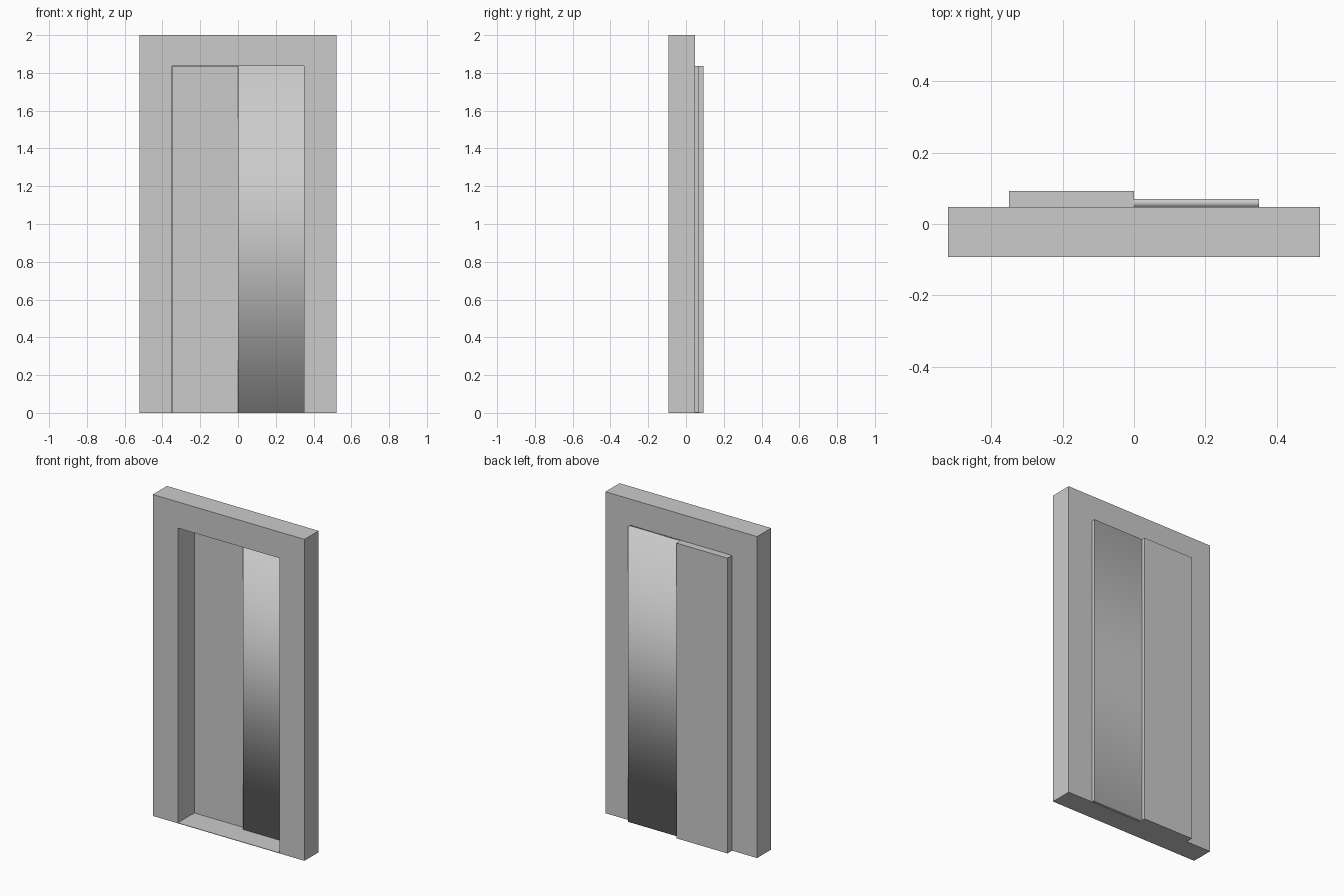
import bpy, bmesh

if "Cube" in bpy.data.objects:
    bpy.data.objects.remove(bpy.data.objects["Cube"])

W, OPEN_W, H, OPEN_H = 0.522, 0.35, 2.0, 1.837   # half widths and heights
FRONT, BACK = -0.092, 0.047                      # frame depth
MID, REAR = 0.07, 0.092                          # back of near panel, back of far panel


def finish(name, bm):
    bmesh.ops.recalc_face_normals(bm, faces=bm.faces)
    mesh = bpy.data.meshes.new(name)
    bm.to_mesh(mesh)
    bm.free()
    obj = bpy.data.objects.new(name, mesh)
    bpy.context.collection.objects.link(obj)
    return obj


def box(name, x, y, z):
    bm = bmesh.new()
    bmesh.ops.create_cube(bm, size=1)
    for v in bm.verts:
        v.co = [lo + (c + 0.5) * (hi - lo) for c, (lo, hi) in zip(v.co, (x, y, z))]
    return finish(name, bm)


# Door surround: U-shaped profile extruded through its depth
profile = [(-W, 0), (-W, H), (W, H), (W, 0),
           (OPEN_W, 0), (OPEN_W, OPEN_H), (-OPEN_W, OPEN_H), (-OPEN_W, 0)]
bm = bmesh.new()
face = bm.faces.new([bm.verts.new((x, FRONT, z)) for x, z in profile])
out = bmesh.ops.extrude_face_region(bm, geom=[face])
bmesh.ops.translate(bm, vec=(0, BACK - FRONT, 0),
                    verts=[g for g in out["geom"] if isinstance(g, bmesh.types.BMVert)])
finish("door_surround", bm)

# Threshold
box("threshold", (-OPEN_W, OPEN_W), (FRONT, BACK), (0, 0.003))

# Near sliding panel, softly shaded over its top and bottom edges
near = box("near_panel", (0, OPEN_W), (BACK + 0.001, MID), (0.001, OPEN_H))
near.data.polygons.foreach_set("use_smooth", [True] * len(near.data.polygons))
bm = bmesh.new()
bm.from_mesh(near.data)
for e in bm.edges:
    if any(abs(f.normal.x) > 0.9 for f in e.link_faces):
        e.smooth = False
bm.to_mesh(near.data)
bm.free()

# Far sliding panel, set one panel thickness further back
box("far_panel", (-OPEN_W, 0), (MID, REAR), (0, OPEN_H))

# Thin linings that carry the opening back to the far panel
T = 0.002
box("lining_side", (-OPEN_W, -OPEN_W + T), (BACK, MID), (0, OPEN_H))
box("lining_head", (-OPEN_W, 0), (BACK, MID), (OPEN_H - T, OPEN_H))
box("lining_floor", (-OPEN_W, 0), (BACK, MID), (0, 0.003))
